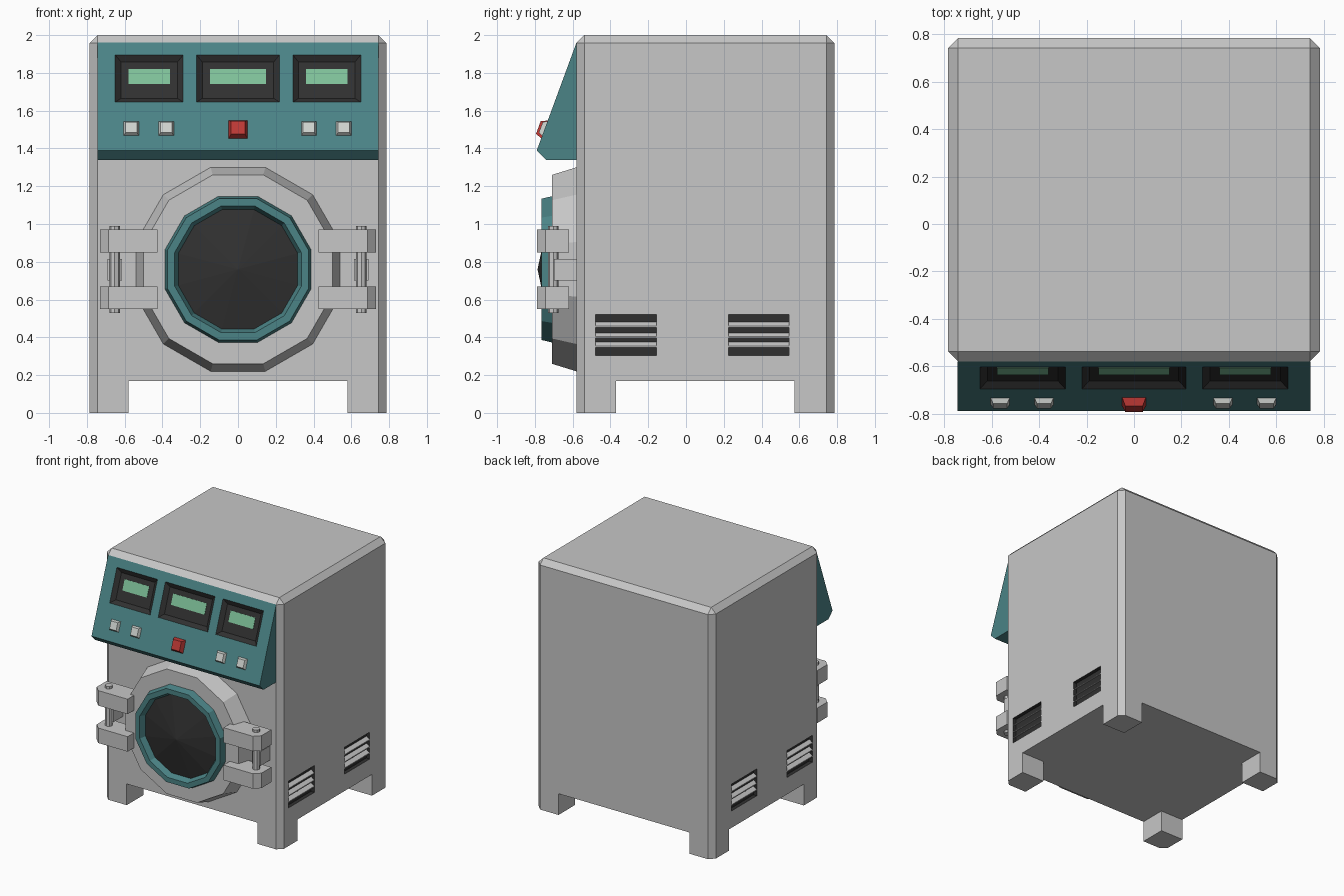
import bpy, bmesh, math
from mathutils import Matrix, Vector

old = bpy.data.objects.get("Cube")
if old:
    bpy.data.objects.remove(old, do_unlink=True)


def material(name, r, g, b):
    m = bpy.data.materials.new(name)
    m.use_nodes = True
    m.diffuse_color = (r, g, b, 1)
    m.node_tree.nodes["Principled BSDF"].inputs["Base Color"].default_value = (r, g, b, 1)
    return m


GREY = material("casing grey", 0.57, 0.57, 0.57)
TEAL = material("panel teal", 0.07, 0.23, 0.24)
DARK = material("dark glass", 0.03, 0.03, 0.03)
GREEN = material("screen green", 0.21, 0.53, 0.32)
RED = material("button red", 0.5, 0.04, 0.035)
LIGHT = material("button light grey", 0.62, 0.65, 0.62)


def finish(name, bm, *mats):
    bmesh.ops.recalc_face_normals(bm, faces=bm.faces)
    mesh = bpy.data.meshes.new(name)
    bm.to_mesh(mesh)
    bm.free()
    for m in mats:
        mesh.materials.append(m)
    ob = bpy.data.objects.new(name, mesh)
    bpy.context.collection.objects.link(ob)
    return ob


def box_bm(lo, hi):
    lo, hi = Vector(lo), Vector(hi)
    bm = bmesh.new()
    bmesh.ops.create_cube(bm, size=1, matrix=Matrix.Translation((lo + hi) / 2)
                          @ Matrix.Diagonal((hi - lo).to_4d()))
    return bm


def box(name, lo, hi, mat):
    return finish(name, box_bm(lo, hi), mat)


def prism_bm(points, place, lo, hi):
    """Extrude a 2D outline from lo to hi; place(a, b, t) gives the 3D point."""
    bm = bmesh.new()
    ends = [[bm.verts.new(place(a, b, t)) for a, b in points] for t in (lo, hi)]
    for ring in ends:
        bm.faces.new(ring)
    n = len(points)
    for i in range(n):
        j = (i + 1) % n
        bm.faces.new((ends[0][i], ends[0][j], ends[1][j], ends[1][i]))
    bmesh.ops.recalc_face_normals(bm, faces=bm.faces)
    return bm


def lathe(name, profile, mat, sides=12, zc=0.76):
    """Revolve (apothem, y) steps about the door axis, with flat top and sides."""
    bm = bmesh.new()
    rings = []
    for apothem, y in profile:
        r = apothem / math.cos(math.pi / sides)
        angles = [(i + 0.5) * math.tau / sides for i in range(sides)]
        rings.append([bm.verts.new((r * math.cos(a), y, zc + r * math.sin(a))) for a in angles]
                     if r else [bm.verts.new((0, y, zc))] * sides)
    for p, q in zip(rings, rings[1:]):
        for i in range(sides):
            j = (i + 1) % sides
            bm.faces.new(list(dict.fromkeys((p[i], p[j], q[j], q[i]))))
    return finish(name, bm, mat)


def cut(ob, cutter):
    cutter.hide_render = True
    mod = ob.modifiers.new("cut", "BOOLEAN")
    mod.operation = "DIFFERENCE"
    mod.solver = "EXACT"
    mod.material_mode = "TRANSFER"
    mod.object = cutter
    bpy.context.view_layer.objects.active = ob
    bpy.ops.object.modifier_apply(modifier=mod.name)
    bpy.data.objects.remove(cutter, do_unlink=True)


# Casing: chamfered box, undercut to leave four feet
FRONT, SIDE = -0.58, 0.785
bm = box_bm((-SIDE, FRONT, 0), (SIDE, SIDE, 2))
edges = [e for e in bm.edges if max(v.co.z for v in e.verts) > 1
         and (e.verts[0].co - e.verts[1].co).length > 0]
bmesh.ops.bevel(bm, geom=edges, offset=0.042, segments=1, affect="EDGES")
casing = finish("casing", bm, GREY)
cut(casing, box("foot_gap_x", (-0.58, -1, -0.1), (0.58, 1, 0.17), GREY))
cut(casing, box("foot_gap_y", (-1, -0.37, -0.1), (1, 0.575, 0.17), GREY))

# Side vents: dark recesses with sloping slats
for s, side in ((1, "left"), (-1, "right")):
    for y0, y1, where in ((-0.48, -0.155, "front"), (0.225, 0.545, "back")):
        x0, x1 = sorted((s * (SIDE - 0.03), s * (SIDE + 0.05)))
        cut(casing, box("vent_cutter", (x0, y0, 0.305), (x1, y1, 0.52), DARK))
        for i, z in enumerate((0.467, 0.41, 0.36)):
            outline = [(0.001, -0.014), (0.001, -0.006), (0.028, 0.014), (0.028, 0.006)]
            bm = prism_bm(outline, lambda a, b, t: (s * (SIDE - a), t, z + b), y0, y1)
            finish(f"{side}_{where}_vent_slat_{i + 1}", bm, GREY)

# Sloping control panel with recessed display windows
TOP, LIP = Vector((0, FRONT, 1.96)), Vector((0, -0.79, 1.39))
UP = (TOP - LIP).normalized()
OUT = Vector((1, 0, 0)).cross(UP)
outline = [(TOP.y, TOP.z), (LIP.y, LIP.z), (-0.74, 1.34), (FRONT, 1.34)]
bm = prism_bm(outline, lambda a, b, t: (t, a, b), -0.745, 0.745)
WINDOWS = [(-0.65, -0.29), (-0.22, 0.22), (0.29, 0.65)]
WIN_LOW, WIN_HIGH = 1.645, 1.895
cuts = [((x, 0, 0), (1, 0, 0)) for w in WINDOWS for x in w]
cuts += [((0, 0, z), (0, 0, 1)) for z in (WIN_LOW, WIN_HIGH)]
for co, no in cuts:
    bmesh.ops.bisect_plane(bm, geom=bm.verts[:] + bm.edges[:] + bm.faces[:],
                           plane_co=co, plane_no=no)
wells = []
for f in bm.faces:
    c = f.calc_center_median()
    if (f.normal.dot(OUT) > 0.99 and WIN_LOW < c.z < WIN_HIGH
            and any(a < c.x < b for a, b in WINDOWS)):
        wells.append(f)
rims = bmesh.ops.inset_individual(bm, faces=wells, thickness=0.044, depth=-0.025)["faces"]
for f in wells + rims:
    f.material_index = 1
finish("control_panel", bm, TEAL, DARK)


def panel_block(name, x, z, w, h, low, high, taper, mat):
    """Tapered block standing on the panel slope, from depth low to high."""
    base = TOP + UP * ((z - TOP.z) / UP.z)
    base.x = x
    frame = Matrix((Vector((1, 0, 0)), UP, OUT)).transposed().to_4x4()
    bm = box_bm((-w / 2, -h / 2, low), (w / 2, h / 2, high))
    for v in bm.verts:
        if v.co.z > (low + high) / 2:
            v.co.x *= taper
            v.co.y *= taper
    bm.transform(Matrix.Translation(base) @ frame)
    return finish(name, bm, mat)


for (a, b), where in zip(WINDOWS, ("right", "centre", "left")):
    panel_block(f"{where}_screen", (a + b) / 2, 1.789, b - a - 0.142, 0.085,
                -0.026, -0.022, 1, GREEN)
for i, x in enumerate((-0.565, -0.38, 0.375, 0.56)):
    panel_block(f"button_{i + 1}", x, 1.505, 0.085, 0.085, -0.005, 0.022, 0.7, LIGHT)
panel_block("red_button", 0, 1.5, 0.104, 0.104, -0.005, 0.034, 0.7, RED)

# Round door: flange, coloured ring, shallow cone of glass
lathe("door_flange", [(0.54, FRONT), (0.5, -0.71), (0, -0.71)], GREY)
lathe("door_ring", [(0.388, -0.705), (0.374, -0.765), (0.335, -0.765), (0.315, -0.715)], TEAL)
lathe("door_glass", [(0.325, -0.716), (0, -0.786)], DARK)

# Hinge and latch: two clamp arms, a pin and a lug on each side
ARM = [(0.425, -0.79), (0.685, -0.79), (0.73, -0.745), (0.73, -0.62), (0.425, -0.62)]
for s, side in ((1, "left"), (-1, "right")):
    for z, where in ((0.55, "lower"), (0.85, "upper")):
        bm = prism_bm(ARM, lambda a, b, t: (s * a, b, t), z, z + 0.12)
        finish(f"{side}_{where}_arm", bm, GREY)
    bm = bmesh.new()
    bmesh.ops.create_cone(bm, cap_ends=True, segments=8, radius1=0.028, radius2=0.028,
                          depth=0.46, matrix=Matrix.Translation((s * 0.653, -0.702, 0.76)))
    finish(f"{side}_pin", bm, GREY)
    x0, x1 = sorted((s * 0.615, s * 0.69))
    box(f"{side}_lug", (x0, -0.7, 0.7), (x1, FRONT + 0.01, 0.815), GREY)
